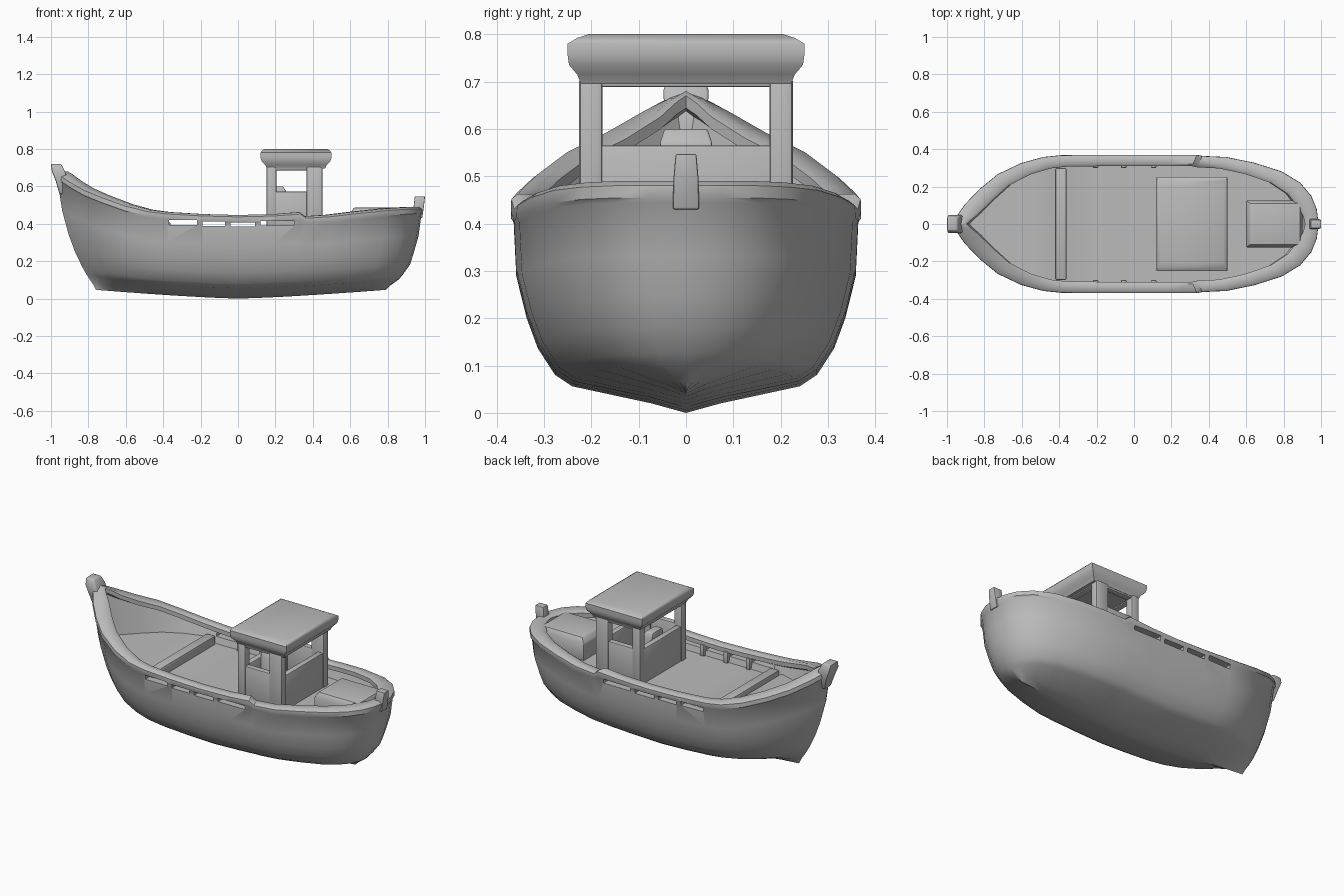
import bpy, bmesh, math
from mathutils import Vector

if "Cube" in bpy.data.objects:
    bpy.data.objects.remove(bpy.data.objects["Cube"])

grey = bpy.data.materials.new("plain_grey")
grey.diffuse_color = (0.5, 0.5, 0.5, 1)
grey.use_nodes = True
grey.node_tree.nodes["Principled BSDF"].inputs["Base Color"].default_value = grey.diffuse_color


def finish(name, bm, angle=40, bevel=0):
    """Turn a bmesh into a named, smooth shaded object."""
    bmesh.ops.recalc_face_normals(bm, faces=bm.faces)
    me = bpy.data.meshes.new(name)
    bm.to_mesh(me)
    bm.free()
    ob = bpy.data.objects.new(name, me)
    bpy.context.collection.objects.link(ob)
    me.materials.append(grey)
    bpy.ops.object.select_all(action='DESELECT')
    ob.select_set(True)
    bpy.context.view_layer.objects.active = ob
    if bevel:
        mod = ob.modifiers.new("soft_edges", 'BEVEL')
        mod.width, mod.segments = bevel, 2
        bpy.ops.object.modifier_apply(modifier=mod.name)
    bpy.ops.object.shade_smooth_by_angle(angle=math.radians(angle))
    return ob


def loft(name, rings, angle=40, bevel=0):
    """Skin closed rings of points and cap both ends."""
    bm = bmesh.new()
    vs = [[bm.verts.new(p) for p in r] for r in rings]
    n = len(vs[0])
    for a, b in zip(vs, vs[1:]):
        for i in range(n):
            bm.faces.new((a[i], a[(i + 1) % n], b[(i + 1) % n], b[i]))
    bm.faces.new(vs[0])
    bm.faces.new(vs[-1])
    return finish(name, bm, angle, bevel)


def rect(x0, x1, y0, y1, z):
    return [(x0, y0, z), (x1, y0, z), (x1, y1, z), (x0, y1, z)]


def box(name, x0, x1, y0, y1, z0, z1, bevel=0.006):
    return loft(name, [rect(x0, x1, y0, y1, z0), rect(x0, x1, y0, y1, z1)], 40, bevel)


# Hull stations: position along the length, half width, rail height
stations = [(-1, 0, .68), (-.975, .04, .665), (-.93, .10, .635), (-.85, .18, .59),
            (-.75, .26, .55), (-.62, .32, .505), (-.5, .352, .475), (-.4, .362, .463),
            (-.2, .364, .452), (0, .364, .447), (.2, .364, .452), (.34, .364, .462),
            (.37, .358, .440), (.5, .352, .448), (.65, .322, .465), (.8, .275, .48),
            (.9, .215, .487), (.96, .145, .49), (.99, .075, .49), (1, 0, .49)]
# Hull levels: height fraction, width fraction, bow reach, stern reach
levels = [(0, 0, .76, .79), (.05, .20, .775, .81), (.14, .66, .81, .86), (.2, .76, .83, .88),
          (.34, .86, .87, .92), (.5, .925, .905, .94), (.72, .985, .94, .965), (1, 1, .965, .98)]
# Rail section: inset from the hull side, drop from the rail top
rail = [(-.006, .036), (-.005, .010), (.008, 0), (.043, 0), (.055, .010), (.055, .036), (.036, .046)]

bm = bmesh.new()
rows = []
for u, w, zs in stations:
    keel = .047 * abs(u) ** 1.3
    reach = lambda bow, stern: u * (bow if u < 0 else stern)
    row = []
    for t, f, bow, stern in levels:
        row.append((reach(bow, stern), w * f, keel + t * (zs - .046 - keel)))
    soft = min(1, w / .12)
    for inset, drop in rail:
        row.append((reach(.965 - inset * 1.3, .98 - inset * 1.2), w - inset * soft, zs - drop))
    deck = .385 if u < -.41 else .355
    row.append((reach(.88, .90), w - .05 * soft, deck))
    row.append((reach(.88, .90), 0, deck))
    rows.append([bm.verts.new(p) for p in row])
for a, b in zip(rows, rows[1:]):
    for i in range(len(a) - 1):
        bm.faces.new((a[i], a[i + 1], b[i + 1], b[i]))
# Mirror to the other side and weld the centre line
half = bm.verts[:] + bm.edges[:] + bm.faces[:]
dup = bmesh.ops.duplicate(bm, geom=half)
for v in dup["geom"]:
    if isinstance(v, bmesh.types.BMVert):
        v.co.y = -v.co.y
bmesh.ops.remove_doubles(bm, verts=bm.verts, dist=.0005)
hull = finish("hull", bm)

# Freeing slots cut through the bulwark under the rail
gaps = [(-.37, -.22, .394, .421), (-.19, -.07, .389, .412),
        (-.04, .09, .385, .408), (.12, .30, .390, .415)]
for x0, x1, z0, z1 in gaps:
    cutter = box("slot_cutter", x0, x1, -.5, .5, z0, z1, 0)
    cutter.hide_render = True
    mod = hull.modifiers.new("slot", 'BOOLEAN')
    mod.operation, mod.object, mod.solver = 'DIFFERENCE', cutter, 'EXACT'
    bpy.context.view_layer.objects.active = hull
    bpy.ops.object.modifier_apply(modifier=mod.name)
    bpy.data.objects.remove(cutter)
bpy.ops.object.select_all(action='DESELECT')
hull.select_set(True)
bpy.ops.object.shade_smooth_by_angle(angle=math.radians(40))

# Stem post at the bow and post at the stern
loft("bow_post", [rect(-.955, -.90, -.03, .03, .56), rect(-.975, -.905, -.045, .045, .63),
                  rect(-.995, -.925, -.048, .048, .68), rect(-1, -.945, -.035, .035, .72)], 40, .006)
loft("stern_post", [rect(.93, .985, -.028, .028, .43), rect(.94, .995, -.026, .026, .50),
                    rect(.945, 1, -.022, .022, .547)], 40, .004)

# Ribs inside the bulwark
for s in (-1, 1):
    for x in (-.205, -.055, .105):
        y = sorted((s * .30, s * .335))
        box("rib", x - .014, x + .014, y[0], y[1], .35, .42, .004)

# Cross beam and stern locker
box("cross_beam", -.42, -.36, -.30, .30, .35, .41, .01)
loft("stern_locker", [rect(.60, .90, -.125, .125, .35), rect(.60, .90, -.125, .125, .455),
                      rect(.62, .89, -.112, .112, .487)], 30, .006)

# Cabin corner posts, flaring slightly under the roof
for s in (-1, 1):
    for name, x0, x1 in (("front_cabin_post", .152, .205), ("rear_cabin_post", .365, .452)):
        yo, yi = s * .226, s * .176
        loft(name, [rect(x0, x1, min(yo, yi), max(yo, yi), z) for z in (.35, .71)], 40, .01)
    y = sorted((s * .184, s * .220))
    box("cabin_side_panel", .17, .43, y[0], y[1], .35, .572)
    box("cabin_side_header", .17, .43, y[0], y[1], .685, .72)
for name, x0 in (("cabin_front", .158), ("cabin_rear", .41)):
    box(name + "_panel", x0, x0 + .036, -.20, .20, .35, .565)
    box(name + "_header", x0, x0 + .036, -.20, .20, .688, .72)

# Steering console behind the front cabin panel
loft("console", [rect(.19, .26, -.06, .06, .35), rect(.19, .26, -.055, .055, .57),
                 rect(.19, .24, -.045, .045, .60)], 40, .005)

# Roof slab with a rounded overhanging edge: height, x inset, y inset
roof = [(.695, .035, .028), (.715, .025, .02), (.735, .006, .003), (.755, 0, 0),
        (.78, 0, 0), (.792, .008, .02), (.80, .022, .045)]
loft("cabin_roof", [rect(.12 + ix, .50 - ix, -.25 + iy, .25 - iy, z) for z, ix, iy in roof], 50)
